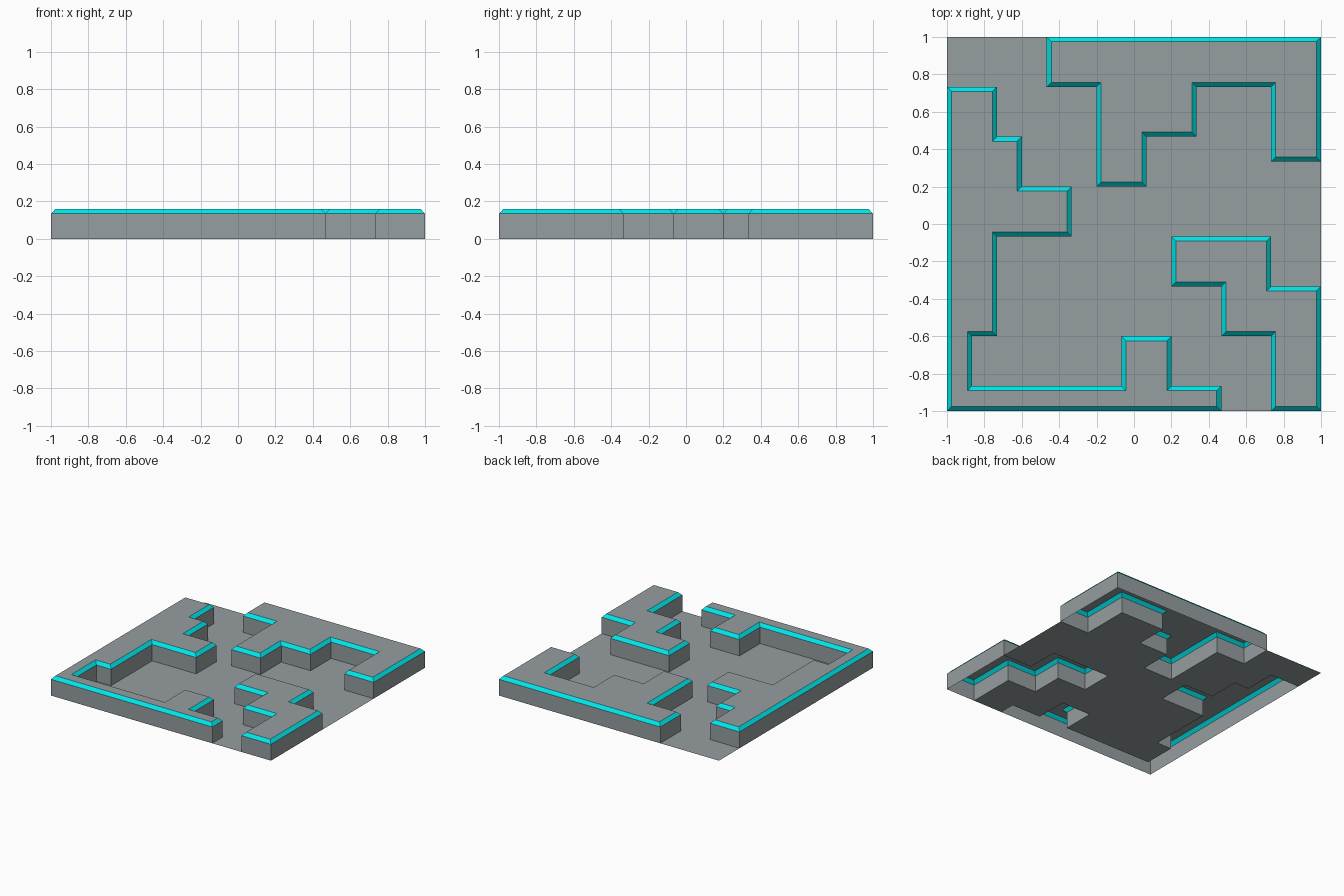
import bpy
from mathutils import Vector

if "Cube" in bpy.data.objects:
    bpy.data.objects.remove(bpy.data.objects["Cube"])

CELL = 2 / 15          # plan layout sits on a 15 x 15 cell grid
WALL, TOP, INSET = 0.134, 0.16, 0.0245

# inner outlines of the raised areas, in cells, each followed by its border corner
BACK = [(4, 15), (4, 13), (6, 13), (6, 9), (8, 9), (8, 11), (10, 11), (10, 13),
        (13, 13), (13, 10), (15, 10)]
RIGHT = [(15, 5), (13, 5), (13, 7), (9, 7), (9, 5), (11, 5), (11, 3), (13, 3), (13, 0)]
LEFT = [(11, 0), (11, 1), (9, 1), (9, 3), (7, 3), (7, 1), (1, 1), (1, 3), (2, 3),
        (2, 7), (5, 7), (5, 9), (3, 9), (3, 11), (2, 11), (2, 13), (0, 13)]


def material(name, color):
    mat = bpy.data.materials.new(name)
    mat.diffuse_color = (*color, 1)
    mat.use_nodes = True
    mat.node_tree.nodes["Principled BSDF"].inputs["Base Color"].default_value = mat.diffuse_color
    return mat


cyan = material("cyan_trim", (0.0, 0.8, 0.83))
slate = material("slate_grey", (0.305, 0.342, 0.352))


def plan(cells):
    return [Vector((i * CELL - 1, j * CELL - 1)) for i, j in cells]


def inset(pts, d):
    """Mitred inward offset of a counter-clockwise right-angled outline."""
    out = []
    for k, p in enumerate(pts):
        a = (p - pts[k - 1]).normalized()
        b = (pts[(k + 1) % len(pts)] - p).normalized()
        out.append(p + d * Vector((-a.y - b.y, a.x + b.x)))
    return out


def add_mesh(name, verts, faces, mat):
    me = bpy.data.meshes.new(name)
    me.from_pydata(verts, [], faces)
    me.materials.append(mat)
    ob = bpy.data.objects.new(name, me)
    bpy.context.collection.objects.link(ob)


def sheet(name, pts, z):
    add_mesh(name, [(p.x, p.y, z) for p in pts], [range(len(pts))], slate)


def band(name, low, z0, high, z1, mat):
    n = len(low)
    verts = [(p.x, p.y, z0) for p in low] + [(p.x, p.y, z1) for p in high]
    faces = [(k, (k + 1) % n, (k + 1) % n + n, k + n) for k in range(n)]
    add_mesh(name, verts, faces, mat)


# raised areas: open-bottomed walls, chamfered cyan trim, flat top
for label, path, corner in (("back", BACK, (15, 15)), ("right", RIGHT, (15, 0)),
                            ("left", LEFT, (0, 0))):
    outer = plan(path + [corner])
    inner = inset(outer, INSET)
    band(label + "_walls", outer, 0, outer, WALL, slate)
    band(label + "_trim", outer, WALL, inner, TOP, cyan)
    sheet(label + "_top", inner, TOP)

# low floor filling the space between the raised areas
sheet("floor", plan(([(0, 15)] + BACK + RIGHT + LEFT)[::-1]), 0)
